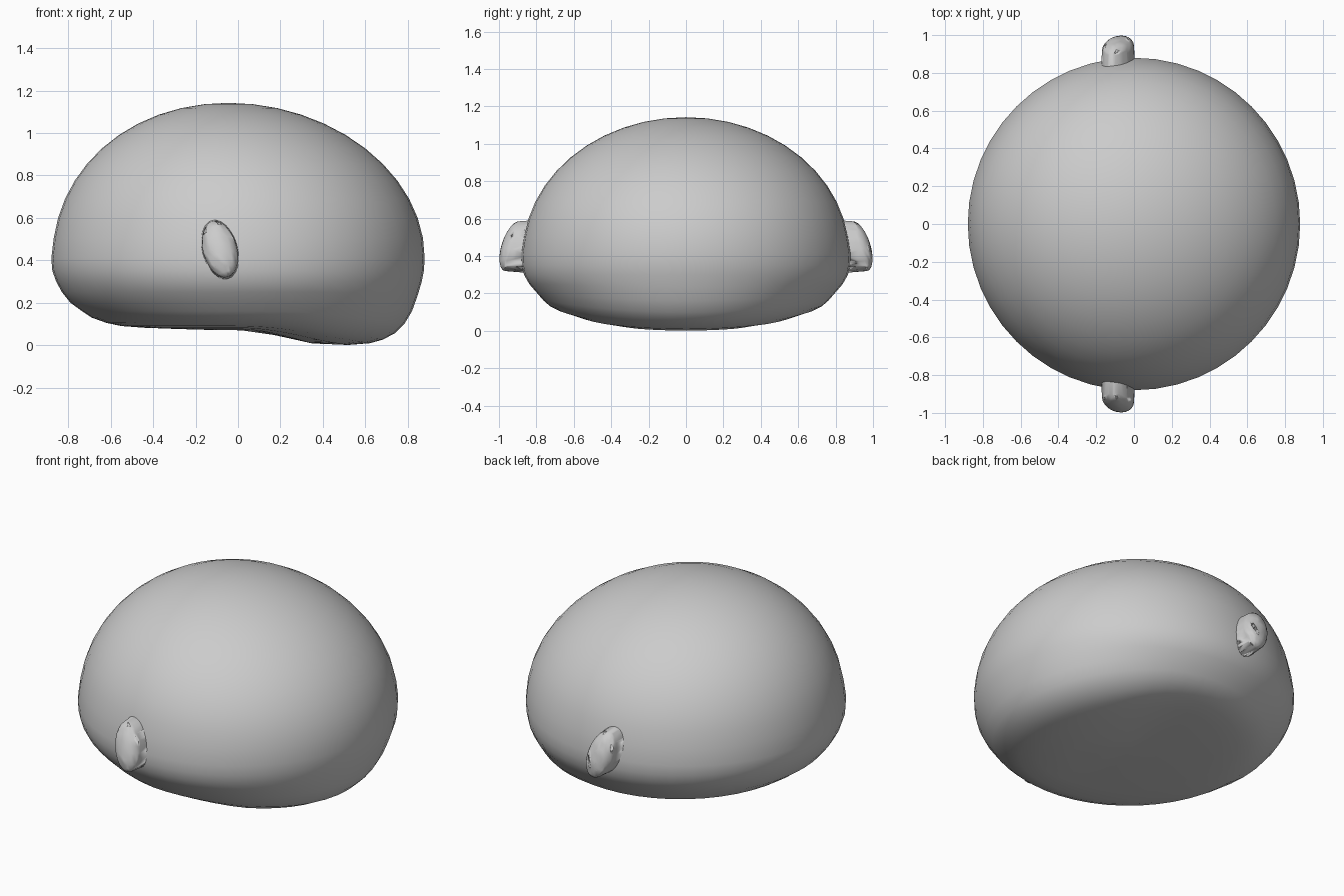
import bpy, bmesh, math
from mathutils import Vector, Matrix

if "Cube" in bpy.data.objects:
    bpy.data.objects.remove(bpy.data.objects["Cube"])

SEGS = 48

def smoothstep(v, a, b):
    t = max(0.0, min(1.0, (v - a) / (b - a)))
    return t * t * (3 - 2 * t)

def finish(bm, name):
    bmesh.ops.recalc_face_normals(bm, faces=bm.faces)
    for f in bm.faces:
        f.smooth = True
    me = bpy.data.meshes.new(name)
    bm.to_mesh(me)
    bm.free()
    ob = bpy.data.objects.new(name, me)
    bpy.context.collection.objects.link(ob)
    return ob

# Upper dome: elliptical rings leaning slightly to -x; each is (z, x min, x max, y radius)
rings = []
for k in range(1, 12):
    t = math.radians(90 - 7.5 * k)
    s, c = math.sin(t), math.cos(t)
    shift = -.045 * s * s
    rings.append((.41 + .732 * s, shift - .875 * c, shift + .88 * c, .872 * c))
# Lower body curving in to a flattish underside
rings += [
    (.41, -.88, .88, .88), (.35, -.875, .876, .877), (.30, -.857, .866, .866),
    (.25, -.83, .847, .838), (.20, -.79, .82, .795), (.16, -.735, .783, .76),
    (.13, -.69, .74, .725), (.105, -.62, .68, .675), (.09, -.55, .62, .615),
    (.082, -.44, .52, .50), (.076, -.28, .35, .33), (.072, -.14, .17, .16),
]

def body_point(x, y, z):
    # lower lip bulging down on the +x side
    drop = .081 * smoothstep(x, 0, .47) * max(0, 1 - (y / .75) ** 2)
    return (x, y, z - drop * (1 - smoothstep(z, .09, .31)))

bm = bmesh.new()
loops = []
for z, x0, x1, ry in rings:
    cx, rx = (x0 + x1) / 2, (x1 - x0) / 2
    loops.append([bm.verts.new(body_point(cx + rx * math.cos(a), ry * math.sin(a), z))
                  for a in (2 * math.pi * i / SEGS for i in range(SEGS))])
top = bm.verts.new((-.045, 0, 1.142))
bottom = bm.verts.new((.015, 0, .07))
for i in range(SEGS):
    j = (i + 1) % SEGS
    bm.faces.new((top, loops[0][i], loops[0][j]))
    bm.faces.new((bottom, loops[-1][j], loops[-1][i]))
    for a, b in zip(loops, loops[1:]):
        bm.faces.new((a[i], b[i], b[j], a[j]))
finish(bm, "body")

# Small slanted side lugs: an ellipsoid swept into the body and hulled
for side, name in ((-1, "front_lug"), (1, "back_lug")):
    bm = bmesh.new()
    axis = Vector((.25, side * .3, -.92))
    rot = Vector((0, 0, -1)).rotation_difference(axis).to_matrix().to_4x4()
    for y, grow in ((.928, 1), (.83, 1.06)):
        m = (Matrix.Translation((-.085, side * y, .452)) @ rot
             @ Matrix.Diagonal((.08 * grow, .058, .142 * grow, 1)))
        bmesh.ops.create_uvsphere(bm, u_segments=20, v_segments=12, radius=1, matrix=m)
    hull = bmesh.ops.convex_hull(bm, input=bm.verts)
    inner = {g for g in hull["geom_interior"] + hull["geom_unused"]
             if isinstance(g, bmesh.types.BMVert)}
    bmesh.ops.delete(bm, geom=list(inner), context='VERTS')
    finish(bm, name)
